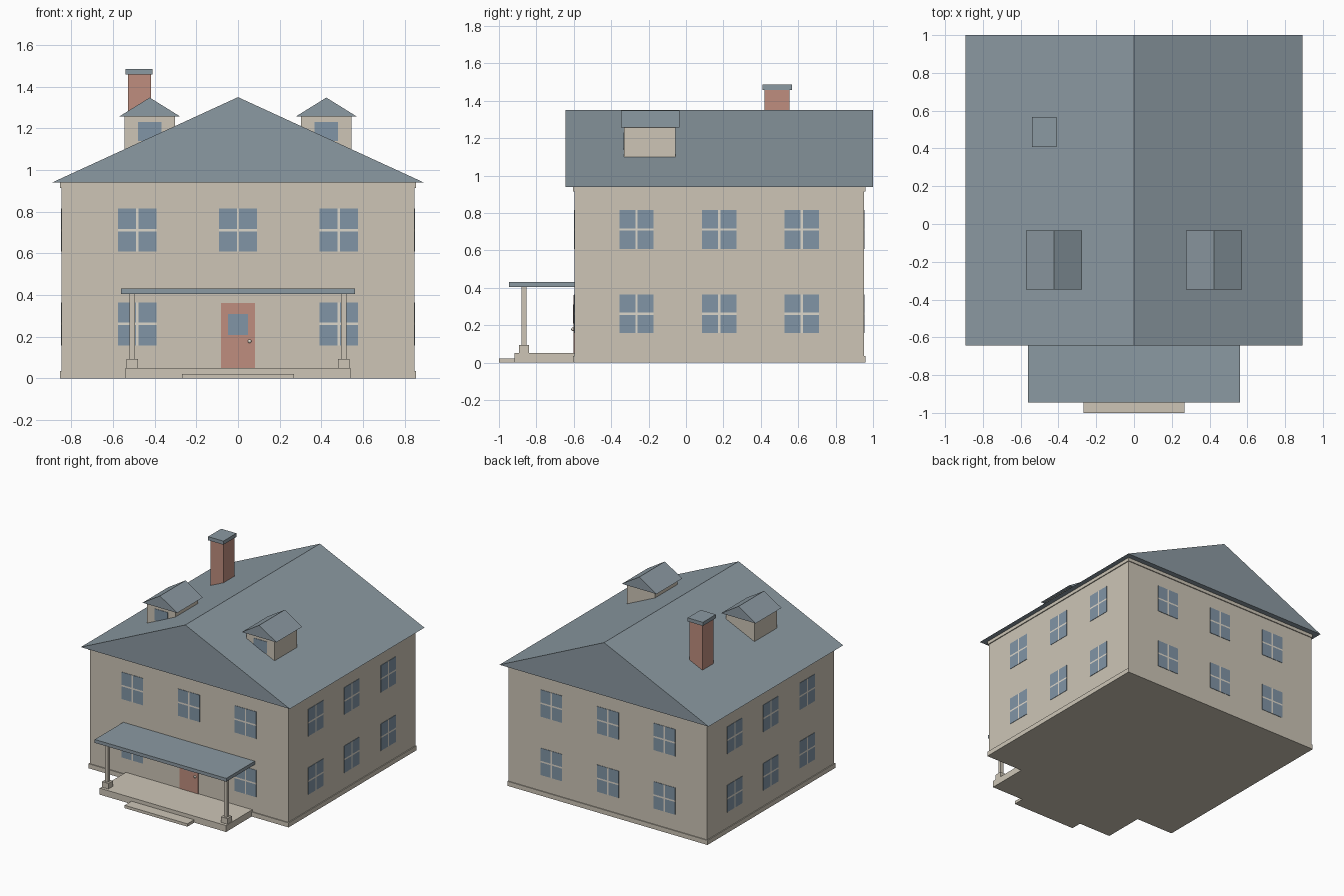
import bpy, bmesh
from math import pi
from mathutils import Matrix, Vector

cube = bpy.data.objects.get("Cube")
if cube:
    bpy.data.objects.remove(cube, do_unlink=True)


def material(name, rgb):
    m = bpy.data.materials.new(name)
    m.use_nodes = True
    m.diffuse_color = (*rgb, 1)
    m.node_tree.nodes["Principled BSDF"].inputs["Base Color"].default_value = (*rgb, 1)
    return m


CREAM = material("cream", (0.61, 0.56, 0.47))
SLATE = material("slate blue", (0.26, 0.32, 0.36))
GLASS = material("window blue", (0.22, 0.30, 0.38))
BRICK = material("brick red", (0.52, 0.27, 0.21))
WHITE = material("white trim", (0.72, 0.68, 0.60))


def finish(name, bm, mat):
    bmesh.ops.recalc_face_normals(bm, faces=bm.faces)
    mesh = bpy.data.meshes.new(name)
    bm.to_mesh(mesh)
    bm.free()
    mesh.materials.append(mat)
    obj = bpy.data.objects.new(name, mesh)
    bpy.context.collection.objects.link(obj)
    return obj


def add_box(bm, x, y, z):
    """Add a box spanning the (low, high) range on each axis."""
    size = [b - a for a, b in (x, y, z)]
    mid = [(a + b) / 2 for a, b in (x, y, z)]
    bmesh.ops.create_cube(bm, size=1, matrix=Matrix.Translation(mid) @ Matrix.Diagonal((*size, 1)))


def box(name, x, y, z, mat):
    bm = bmesh.new()
    add_box(bm, x, y, z)
    return finish(name, bm, mat)


def gable(name, x, y, z, mat):
    """Triangular prism with its ridge along y."""
    bm = bmesh.new()
    corners = [(x[0], z[0]), (x[1], z[0]), (sum(x) / 2, z[1])]
    face = bm.faces.new([bm.verts.new((px, y[0], pz)) for px, pz in corners])
    end = bmesh.ops.extrude_face_region(bm, geom=[face])["geom"]
    verts = [v for v in end if isinstance(v, bmesh.types.BMVert)]
    bmesh.ops.translate(bm, verts=verts, vec=(0, y[1] - y[0], 0))
    return finish(name, bm, mat)


def window(name, centre, angle):
    """Four panes and a cross bar, facing -y before turning about z."""
    half_w, half_h, bar = 0.092, 0.104, 0.006
    panes, bars = bmesh.new(), bmesh.new()
    for sx in (-1, 1):
        for sz in (-1, 1):
            add_box(panes, sorted((sx * bar, sx * half_w)), (-0.003, 0.001),
                    sorted((sz * bar, sz * half_h)))
    add_box(bars, (-bar, bar), (-0.003, 0.001), (-half_h, half_h))
    for s in (-1, 1):
        add_box(bars, sorted((s * bar, s * half_w)), (-0.003, 0.001), (-bar, bar))
    for part, bm, mat in (("panes", panes, GLASS), ("bars", bars, WHITE)):
        obj = finish(f"{name}_{part}", bm, mat)
        obj.matrix_world = Matrix.Translation(centre) @ Matrix.Rotation(angle, 4, "Z")


# House body, plinth, eaves band and main roof
W, FRONT, BACK, EAVE = 0.848, -0.597, 0.952, 0.94
box("walls", (-W, W), (FRONT, BACK), (0, EAVE), CREAM)
for label, z in (("plinth", (0, 0.035)), ("eaves_band", (0.915, EAVE))):
    box(label, (-W - 0.007, W + 0.007), (FRONT - 0.007, BACK + 0.007), z, CREAM)
gable("main_roof", (-0.893, 0.893), (-0.643, 1.0), (EAVE, 1.35), SLATE)

# Windows on all four walls
mid_y = (FRONT + BACK) / 2
for floor, z in (("lower", 0.261), ("upper", 0.712)):
    for i in (-1, 0, 1):
        if not (floor == "lower" and i == 0):
            window(f"front_{floor}_window", Vector((i * 0.484, FRONT, z)), 0)
        window(f"back_{floor}_window", Vector((i * 0.484, BACK, z)), pi)
        window(f"left_{floor}_window", Vector((W, mid_y + i * 0.442, z)), pi / 2)
        window(f"right_{floor}_window", Vector((-W, mid_y + i * 0.442, z)), -pi / 2)

# Front door
box("door", (-0.081, 0.081), (FRONT - 0.004, FRONT), (0.05, 0.362), BRICK)
box("door_pane", (-0.047, 0.047), (FRONT - 0.007, FRONT), (0.208, 0.31), GLASS)
bm = bmesh.new()
bmesh.ops.create_uvsphere(bm, u_segments=12, v_segments=8, radius=0.009,
                          matrix=Matrix.Translation((0.056, FRONT - 0.008, 0.178)))
knob = finish("door_knob", bm, WHITE)
for poly in knob.data.polygons:
    poly.use_smooth = True

# Porch
box("porch_floor", (-0.54, 0.54), (-0.917, FRONT), (0, 0.05), CREAM)
box("porch_step", (-0.268, 0.268), (-1.0, -0.917), (0, 0.022), CREAM)
box("porch_roof", (-0.562, 0.562), (-0.946, FRONT), (0.405, 0.431), SLATE)
for side, x in (("left", 0.508), ("right", -0.508)):
    for label, r, z in (("post", 0.013, (0.05, 0.405)), ("post_base", 0.027, (0.05, 0.093))):
        box(f"{side}_porch_{label}", (x - r, x + r), (-0.867 - r, -0.867 + r), z, CREAM)

# Dormers
for side, x in (("left", 0.424), ("right", -0.424)):
    box(f"{side}_dormer_walls", (x - 0.121, x + 0.121), (-0.332, -0.056), (1.05, 1.256), CREAM)
    gable(f"{side}_dormer_roof", (x - 0.148, x + 0.148), (-0.348, -0.034), (1.256, 1.348), SLATE)
    box(f"{side}_dormer_window", (x - 0.057, x + 0.057), (-0.335, -0.332), (1.14, 1.23), GLASS)

# Chimney
box("chimney", (-0.528, -0.418), (0.42, 0.554), (1.0, 1.458), BRICK)
box("chimney_cap", (-0.541, -0.411), (0.408, 0.567), (1.458, 1.486), SLATE)
